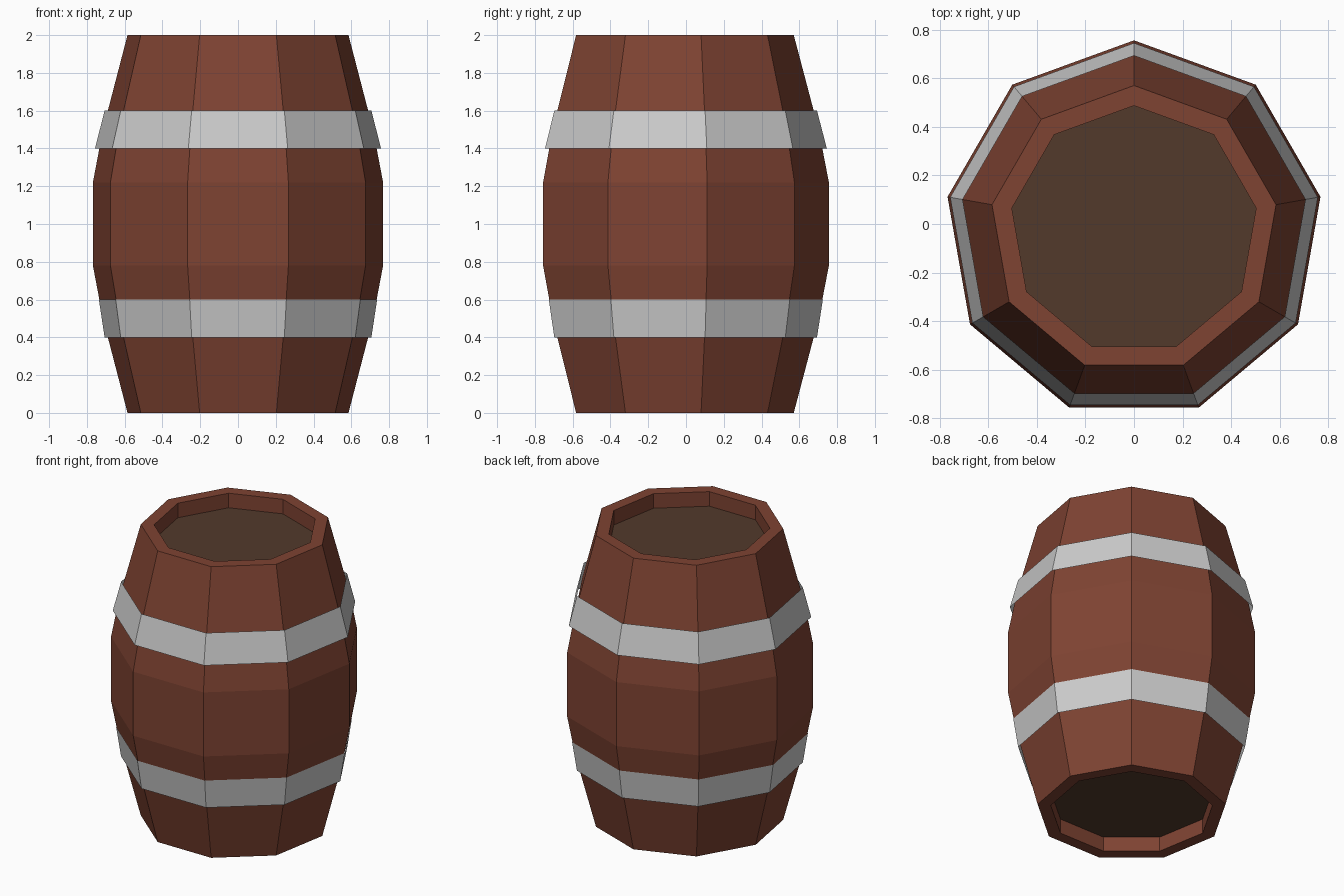
import bpy, bmesh, math

if "Cube" in bpy.data.objects:
    bpy.data.objects.remove(bpy.data.objects["Cube"])

SIDES = 9
CENTRE_Y = -0.0235   # a nonagon with a vertex at +y, centred by its bounds


def material(name, rgb):
    m = bpy.data.materials.new(name)
    m.diffuse_color = (*rgb, 1)
    m.use_nodes = True
    m.node_tree.nodes["Principled BSDF"].inputs["Base Color"].default_value = m.diffuse_color
    return m


def ring(bm, r, z):
    return [bm.verts.new((r * math.cos(a), r * math.sin(a) + CENTRE_Y, z))
            for a in (math.radians(90) + math.tau * i / SIDES for i in range(SIDES))]


def finish(bm, name, mat=None):
    mesh = bpy.data.meshes.new(name)
    bm.to_mesh(mesh)
    bm.free()
    if mat:
        mesh.materials.append(mat)
    bpy.context.collection.objects.link(bpy.data.objects.new(name, mesh))


def lathe(name, profile, mat=None):
    bm = bmesh.new()
    rings = [ring(bm, r, z) for r, z in profile]
    for lo, hi in zip(rings, rings[1:]):
        for i in range(SIDES):
            j = (i + 1) % SIDES
            bm.faces.new((lo[i], lo[j], hi[j], hi[i]))
    finish(bm, name, mat)


def disc(name, r, z, up, mat):
    bm = bmesh.new()
    verts = ring(bm, r, z)
    bm.faces.new(verts if up else verts[::-1])
    finish(bm, name, mat)


wood = material("stave_wood", (0.21, 0.056, 0.032))
dark_wood = material("lid_wood", (0.085, 0.042, 0.024))

# Staves: bulging wall with a rim and a recess at both ends
half = [(0.511, 0.1), (0.511, 0.0), (0.594, 0.0), (0.726, 0.5), (0.78, 0.78)]
lathe("staves", half + [(r, 2 - z) for r, z in reversed(half)], wood)

# Recessed lids
disc("top_lid", 0.511, 1.9, True, dark_wood)
disc("bottom_lid", 0.511, 0.1, False, dark_wood)

# Metal hoops
lathe("lower_hoop", [(0.717, 0.4), (0.748, 0.6)])
lathe("upper_hoop", [(0.769, 1.4), (0.717, 1.6)])
